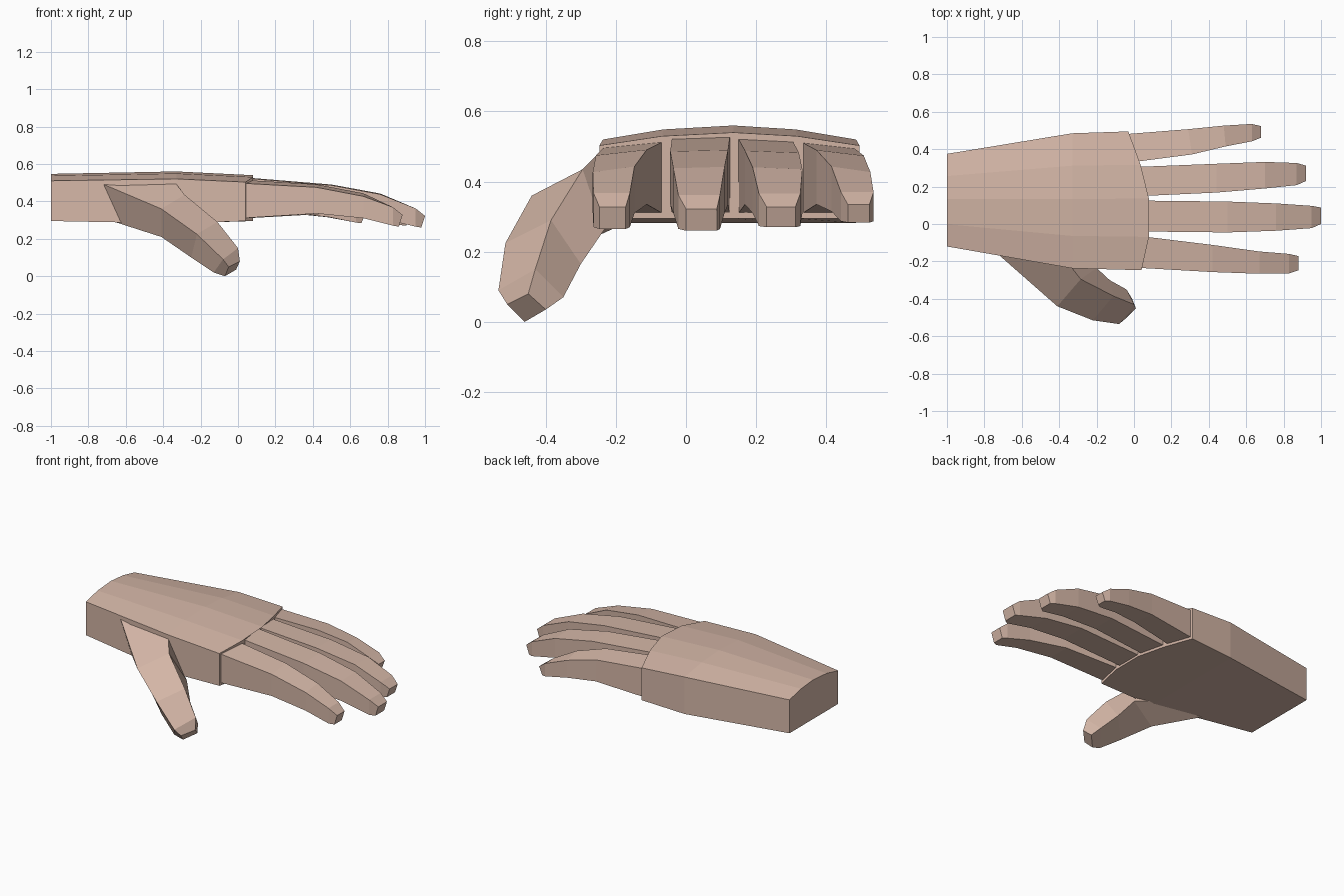
import bpy

if "Cube" in bpy.data.objects:
    bpy.data.objects.remove(bpy.data.objects["Cube"], do_unlink=True)

skin = bpy.data.materials.new("skin")
skin.use_nodes = True
COLOUR = (0.66, 0.47, 0.385, 1)
skin.diffuse_color = COLOUR
skin.node_tree.nodes["Principled BSDF"].inputs["Base Color"].default_value = COLOUR


def loft(name, rings):
    """Join equal-length rings of points into a closed, flat-shaded solid."""
    n = len(rings[0])
    verts = [p for ring in rings for p in ring]
    faces = [tuple(range(n))[::-1], tuple(range(len(verts) - n, len(verts)))]
    for r in range(len(rings) - 1):
        for i in range(n):
            j = (i + 1) % n
            faces.append((r * n + i, r * n + j, (r + 1) * n + j, (r + 1) * n + i))
    mesh = bpy.data.meshes.new(name)
    mesh.from_pydata(verts, [], faces)
    mesh.materials.append(skin)
    obj = bpy.data.objects.new(name, mesh)
    bpy.context.collection.objects.link(obj)
    # Consistent outward normals
    bpy.context.view_layer.objects.active = obj
    obj.select_set(True)
    bpy.ops.object.mode_set(mode='EDIT')
    bpy.ops.mesh.select_all(action='SELECT')
    bpy.ops.mesh.normals_make_consistent(inside=False)
    bpy.ops.object.mode_set(mode='OBJECT')
    obj.select_set(False)
    return obj


# Palm: arched back, flat underside, bowed knuckle edge
across = (0, 0.24, 0.515, 0.76, 1)
arch = (0, 0.72, 1, 0.72, 0)
stations = [  # x of each column, y min, y max, underside, edge height, crown height
    ((-1,) * 5, -0.12, 0.375, 0.295, 0.51, 0.547),
    ((-0.33,) * 5, -0.237, 0.485, 0.282, 0.52, 0.56),
    ((0.04, 0.08, 0.08, 0.035, -0.03), -0.247, 0.495, 0.295, 0.503, 0.54),
]
rings = []
for xs, y0, y1, low, edge, crown in stations:
    ys = [y0 + (y1 - y0) * t for t in across]
    top = [(x, y, edge + (crown - edge) * a) for x, y, a in zip(xs, ys, arch)]
    bottom = [(x, y, low) for x, y in zip(xs, ys)]
    rings.append(top + bottom[::-1])
loft("palm", rings)


# Fingers: each row is (x at -y side, x at +y side, y min, y max, underside, top)
def finger(name, rows, tilt):
    rings = []
    for k, (xa, xb, ya, yb, low, top) in enumerate(rows):
        lean = tilt if k < 3 else 0
        back = 0.02 if k == len(rows) - 1 else 0
        rings.append([(xa - back, ya, low), (xb - back, yb, low),
                      (xb, yb, top + lean), (xa, ya, top - lean)])
    loft(name, rings)


finger("index_finger", [
    (0.02, 0.06, -0.234, -0.068, 0.31, 0.505),
    (0.42, 0.42, -0.257, -0.112, 0.335, 0.483),
    (0.67, 0.67, -0.266, -0.147, 0.31, 0.435),
    (0.83, 0.83, -0.264, -0.160, 0.27, 0.368),
    (0.88, 0.88, -0.247, -0.172, 0.265, 0.328)], 0.008)
finger("middle_finger", [
    (0.05, 0.05, -0.040, 0.125, 0.31, 0.525),
    (0.50, 0.50, -0.045, 0.120, 0.335, 0.488),
    (0.76, 0.76, -0.036, 0.110, 0.31, 0.440),
    (0.95, 0.95, -0.022, 0.097, 0.265, 0.362),
    (1.00, 1.00, 0.000, 0.088, 0.26, 0.322)], 0.002)
finger("ring_finger", [
    (0.05, 0.01, 0.150, 0.305, 0.31, 0.518),
    (0.44, 0.44, 0.168, 0.322, 0.335, 0.485),
    (0.70, 0.70, 0.190, 0.332, 0.31, 0.438),
    (0.87, 0.87, 0.208, 0.326, 0.273, 0.366),
    (0.92, 0.92, 0.230, 0.312, 0.27, 0.328)], -0.003)
finger("little_finger", [
    (0.01, -0.05, 0.333, 0.480, 0.31, 0.503),
    (0.31, 0.29, 0.372, 0.507, 0.335, 0.482),
    (0.49, 0.48, 0.415, 0.526, 0.315, 0.435),
    (0.63, 0.63, 0.442, 0.535, 0.287, 0.370),
    (0.68, 0.68, 0.462, 0.523, 0.283, 0.334)], -0.008)

# Thumb: four ridges running from the palm wall down to the tip
outer_top = [(-0.74, -0.15, 0.50), (-0.41, -0.44, 0.36), (-0.22, -0.515, 0.225),
             (-0.08, -0.535, 0.09), (-0.05, -0.51, 0.05)]
inner_top = [(-0.34, -0.225, 0.505), (-0.285, -0.295, 0.435), (-0.11, -0.385, 0.29),
             (0.0, -0.43, 0.15), (0.01, -0.45, 0.08)]
inner_low = [(-0.32, -0.20, 0.29), (-0.20, -0.235, 0.26), (-0.13, -0.30, 0.165),
             (-0.04, -0.35, 0.07), (-0.01, -0.40, 0.035)]
outer_low = [(-0.65, -0.16, 0.287), (-0.41, -0.33, 0.21), (-0.25, -0.42, 0.10),
             (-0.13, -0.465, 0.02), (-0.07, -0.46, 0.0)]
loft("thumb", list(zip(outer_top, inner_top, inner_low, outer_low)))
